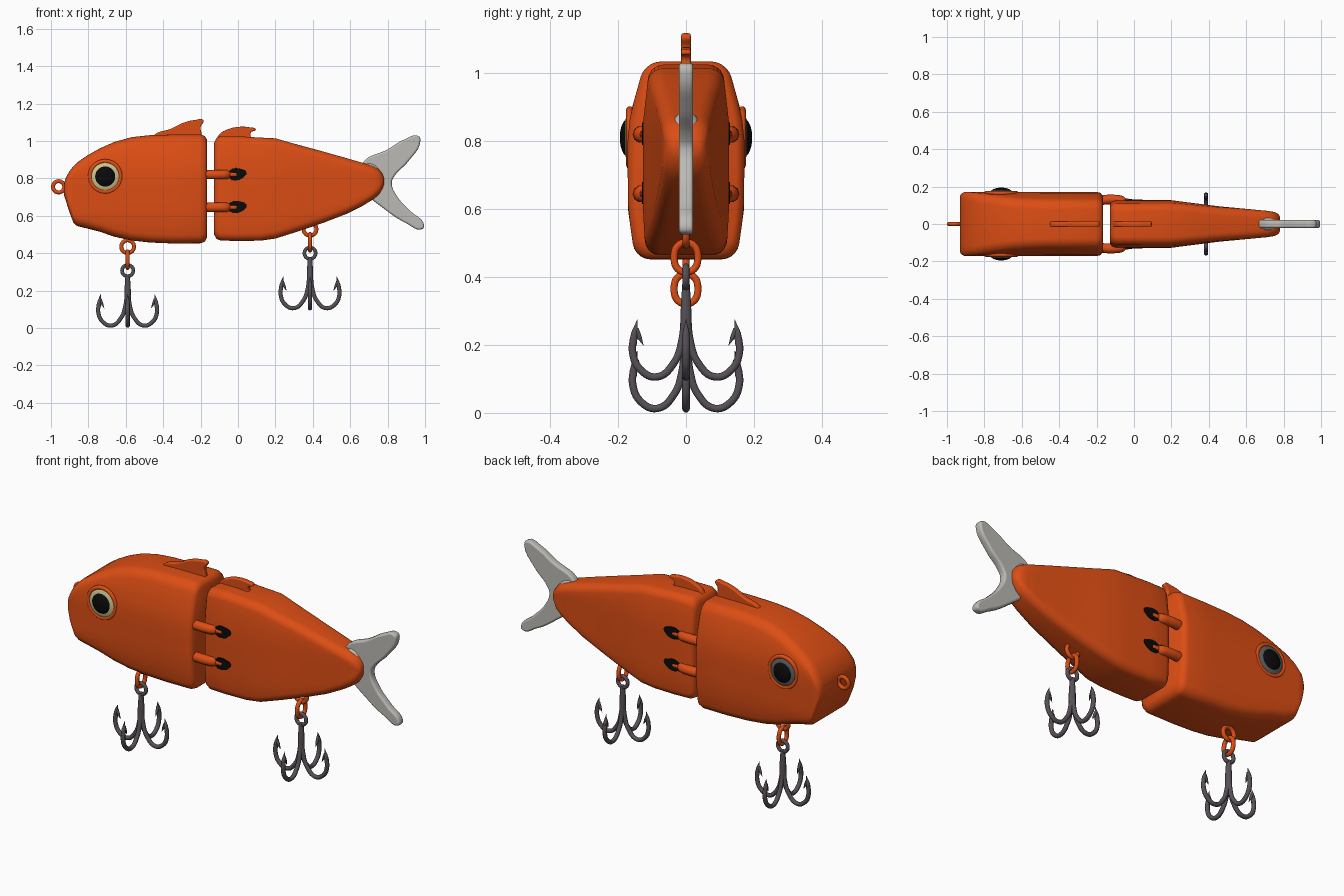
import bpy, bmesh
from math import sin, cos, pi, radians
from mathutils import Matrix, Vector

cube = bpy.data.objects.get("Cube")
if cube:
    bpy.data.objects.remove(cube, do_unlink=True)


def material(name, r, g, b):
    m = bpy.data.materials.new(name)
    m.use_nodes = True
    m.diffuse_color = (r, g, b, 1)
    bsdf = next(n for n in m.node_tree.nodes if n.type == 'BSDF_PRINCIPLED')
    bsdf.inputs["Base Color"].default_value = (r, g, b, 1)
    bsdf.inputs["Roughness"].default_value = 0.5
    return m


ORANGE = material("orange", 0.72, 0.075, 0.007)
STEEL = material("dark steel", 0.095, 0.082, 0.095)
PALE = material("pale grey", 0.5, 0.49, 0.46)
BLACK = material("black", 0.003, 0.003, 0.003)
GOLD = material("pale gold", 0.6, 0.55, 0.27)
GREY = material("iris grey", 0.11, 0.11, 0.11)
UPRIGHT = Matrix.Rotation(pi / 2, 4, 'X')


def add(name, mesh, mat, angle=40):
    mesh.materials.clear()
    mesh.materials.append(mat)
    ob = bpy.data.objects.new(name, mesh)
    bpy.context.collection.objects.link(ob)
    bpy.ops.object.select_all(action='DESELECT')
    ob.select_set(True)
    bpy.context.view_layer.objects.active = ob
    bpy.ops.object.shade_smooth_by_angle(angle=radians(angle))
    return ob


def from_bmesh(name, bm, mat, angle=40):
    bmesh.ops.recalc_face_normals(bm, faces=bm.faces)
    mesh = bpy.data.meshes.new(name)
    bm.to_mesh(mesh)
    bm.free()
    return add(name, mesh, mat, angle)


def curve_mesh(name, pts, mat, cyclic, setup, matrix=None, radii=None):
    cu = bpy.data.curves.new(name, 'CURVE')
    setup(cu)
    sp = cu.splines.new('BEZIER')
    sp.bezier_points.add(len(pts) - 1)
    sp.use_cyclic_u = cyclic
    for i, (bp, p) in enumerate(zip(sp.bezier_points, pts)):
        bp.co = p
        bp.handle_left_type = bp.handle_right_type = 'AUTO'
        bp.radius = radii[i] if radii else 1
    tmp = bpy.data.objects.new(name, cu)
    bpy.context.collection.objects.link(tmp)
    bpy.context.view_layer.update()
    dg = bpy.context.evaluated_depsgraph_get()
    mesh = bpy.data.meshes.new_from_object(tmp.evaluated_get(dg))
    bpy.data.objects.remove(tmp, do_unlink=True)
    if matrix:
        mesh.transform(matrix)
    return add(name, mesh, mat)


def tube(name, pts, r, mat, cyclic=False, radii=None):
    def setup(cu):
        cu.dimensions = '3D'
        cu.bevel_depth = r
        cu.bevel_resolution = 3
        cu.resolution_u = 6
        cu.use_fill_caps = True
    return curve_mesh(name, pts, mat, cyclic, setup, None, radii)


def plate(name, outline, half, bevel, mat):
    def setup(cu):
        cu.dimensions = '2D'
        cu.fill_mode = 'BOTH'
        cu.extrude = half - bevel
        cu.bevel_depth = bevel
        cu.offset = -bevel
        cu.bevel_resolution = 2
        cu.resolution_u = 6
    return curve_mesh(name, [(x, z, 0) for x, z in outline], mat, True, setup, UPRIGHT)


def ellipsoid(name, centre, radii, mat):
    bm = bmesh.new()
    bmesh.ops.create_uvsphere(bm, u_segments=32, v_segments=16, radius=1)
    bmesh.ops.transform(bm, verts=bm.verts, matrix=Matrix.Translation(centre) @ Matrix.Diagonal((*radii, 1)))
    return from_bmesh(name, bm, mat)


def link(name, centre, r, stretch, t, axis, mat):
    """Closed ring or stadium in the x-z or y-z plane."""
    pts = []
    for i in range(16):
        a = 2 * pi * (i + 0.5) / 16
        h, v = r * cos(a), r * sin(a) + (stretch if sin(a) > 0 else -stretch)
        pts.append(Vector(centre) + Vector((h, 0, v) if axis == 'x' else (0, h, v)))
    return tube(name, pts, t, mat, True)


def lerp_table(table, v):
    for (a, p), (b, q) in zip(table, table[1:]):
        if v <= b:
            return p + (q - p) * max(0, (v - a) / (b - a))
    return table[-1][1]


def loft_body(name, stations, width, corner):
    """Loft rounded sections; a station is x, bottom, top and side inset."""
    bm = bmesh.new()
    rings = []
    for x, zb, zt, inset in stations:
        r = min(corner, 0.45 * (zt - zb))
        arc = [i * pi / 10 for i in range(6)]
        side = [(zb + r - r * cos(a), r * (1 - sin(a))) for a in arc]
        side += [(zb + r + (zt - zb - 2 * r) * i / 8, 0) for i in range(1, 8)]
        side += [(zt - r + r * sin(a), r * (1 - cos(a))) for a in arc]
        half = [(width(x, z) - inset - d, z) for z, d in side]
        loop = half + [(-y, z) for y, z in reversed(half)]
        rings.append([bm.verts.new((x, y, z)) for y, z in loop])
    for a, b in zip(rings, rings[1:]):
        for i in range(len(a)):
            j = (i + 1) % len(a)
            bm.faces.new((a[i], a[j], b[j], b[i]))
    bm.faces.new(rings[0])
    bm.faces.new(rings[-1])
    return from_bmesh(name, bm, ORANGE, 50)


# Front body: blunt nose, sides leaning in above and below
head_width = [(0.45, 0.15), (0.6, 0.171), (0.8, 0.172), (0.88, 0.164), (1.03, 0.122)]
loft_body("front_body", [
    (-0.93, 0.71, 0.77, 0.02), (-0.922, 0.685, 0.80, 0.008), (-0.905, 0.63, 0.832, 0),
    (-0.88, 0.562, 0.865, 0), (-0.86, 0.545, 0.885, 0), (-0.81, 0.533, 0.92, 0),
    (-0.74, 0.515, 0.96, 0), (-0.66, 0.488, 0.995, 0), (-0.57, 0.468, 1.02, 0),
    (-0.47, 0.457, 1.031, 0), (-0.35, 0.452, 1.034, 0), (-0.2, 0.453, 1.034, 0),
    (-0.178, 0.461, 1.027, 0.006), (-0.166, 0.482, 1.008, 0.024)],
    lambda x, z: lerp_table(head_width, z), 0.045)

# Rear body: straight block tapering to a rounded tail root
rear_width = [(-0.13, 0.127), (0.2, 0.127), (0.45, 0.095), (0.78, 0.064)]
rear_lean = [(0.46, 0.93), (0.6, 1), (0.85, 1), (1.02, 0.85)]
loft_body("rear_body", [
    (-0.128, 0.50, 0.99, 0.022), (-0.116, 0.478, 1.015, 0.006), (-0.095, 0.468, 1.025, 0),
    (0.0, 0.465, 1.025, 0), (0.12, 0.467, 1.018, 0), (0.2, 0.478, 1.014, 0),
    (0.32, 0.516, 0.98, 0), (0.45, 0.56, 0.945, 0), (0.58, 0.61, 0.908, 0),
    (0.67, 0.655, 0.882, 0), (0.72, 0.686, 0.866, 0), (0.752, 0.712, 0.85, 0.003),
    (0.773, 0.745, 0.825, 0.012), (0.78, 0.768, 0.80, 0.024)],
    lambda x, z: lerp_table(rear_width, x) * lerp_table(rear_lean, z), 0.04)

# Fins
plate("front_back_fin", [(-0.46, 1.0), (-0.45, 1.03), (-0.36, 1.065), (-0.29, 1.098), (-0.23, 1.112),
                         (-0.185, 1.11), (-0.2, 1.075), (-0.195, 1.04), (-0.19, 1.0)], 0.014, 0.006, ORANGE)
plate("rear_back_fin", [(-0.11, 1.0), (-0.1, 1.035), (-0.06, 1.06), (0, 1.075), (0.06, 1.073), (0.095, 1.06),
                        (0.07, 1.047), (0.068, 1.025), (0.09, 1.0)], 0.014, 0.006, ORANGE)
plate("tail_fin", [(0.66, 0.8), (0.665, 0.88), (0.8, 0.955), (0.89, 1.008), (0.965, 1.026), (0.975, 1.0),
                   (0.91, 0.89), (0.835, 0.81), (0.822, 0.775), (0.85, 0.705), (0.925, 0.622), (0.994, 0.555),
                   (0.987, 0.53), (0.9, 0.56), (0.78, 0.638), (0.69, 0.72)], 0.021, 0.01, PALE)
ellipsoid("tail_fin_root", (0.70, 0, 0.802), (0.07, 0.055, 0.084), PALE)

# Eyes, hinge arms and hinge slots on both sides
for side, s, iris in (("right", -1, GOLD), ("left", 1, GREY)):
    centre = Vector((-0.71, s * 0.165, 0.81))
    ring = [centre + Vector((0.082 * cos(i * pi / 8), 0, 0.082 * sin(i * pi / 8))) for i in range(16)]
    tube(side + "_eye_socket", ring, 0.011, ORANGE, True)
    ellipsoid(side + "_iris", centre, (0.079, 0.018, 0.079), iris)
    ellipsoid(side + "_pupil", centre, (0.06, 0.03, 0.06), BLACK)
    for level, z in (("upper", 0.82), ("lower", 0.645)):
        tube(f"{side}_{level}_hinge_arm", [(-0.19, s * 0.125, z), (-0.15, s * 0.13, z), (-0.1, s * 0.13, z),
                                           (-0.065, s * 0.122, z), (-0.055, s * 0.1, z)], 0.026, ORANGE)
        slot = plate(f"{side}_{level}_hinge_slot", [(-0.055, z), (-0.04, z + 0.026), (0.02, z + 0.029),
                     (0.045, z + 0.012), (0.03, z - 0.014), (0, z - 0.029), (-0.04, z - 0.024)], 0.004, 0.001, BLACK)
        slot.location.y = s * 0.126
        tube(f"{side}_{level}_hinge_pin", [(-0.09, s * 0.122, z), (-0.04, s * 0.122, z), (-0.01, s * 0.118, z)],
             0.014, ORANGE)

# Line ring on the nose
link("nose_ring", (-0.959, 0, 0.755), 0.03, 0, 0.011, 'x', ORANGE)


# Four-pointed hooks hanging from a ring and a link
def hook(name, x, lift):
    link(name + "_body_ring", (x, 0, 0.435 + lift), 0.034, 0, 0.011, 'x', ORANGE)
    link(name + "_link", (x, 0, 0.365 + lift), 0.034, 0.01, 0.011, 'y', ORANGE)
    link(name + "_eye", (x, 0, 0.307 + lift), 0.03, 0, 0.01, 'x', STEEL)
    tube(name + "_shank", [(x, 0, z + lift) for z in (0.285, 0.2, 0.12, 0.09)], 0.017, STEEL,
         radii=[0.7, 1, 1, 0.5])
    bend = [(0.004, 0.2), (0.012, 0.12), (0.035, 0.055), (0.085, 0.013), (0.135, 0.035),
            (0.157, 0.085), (0.154, 0.13)]
    for k in range(4):
        c, s = cos(k * pi / 2), sin(k * pi / 2)
        place = lambda d, z: (x + d * c, d * s, z + lift)
        tube(f"{name}_bend_{k + 1}", [place(*p) for p in bend], 0.0115, STEEL)
        tube(f"{name}_point_{k + 1}", [place(0.155, 0.11), place(0.152, 0.14), place(0.143, 0.182)], 0.0115,
             STEEL, radii=[1, 0.9, 0.05])
        tube(f"{name}_barb_{k + 1}", [place(0.147, 0.155), place(0.137, 0.13), place(0.125, 0.105)], 0.008,
             STEEL, radii=[1, 0.9, 0.05])


hook("front_hook", -0.59, 0)
hook("rear_hook", 0.385, 0.093)
